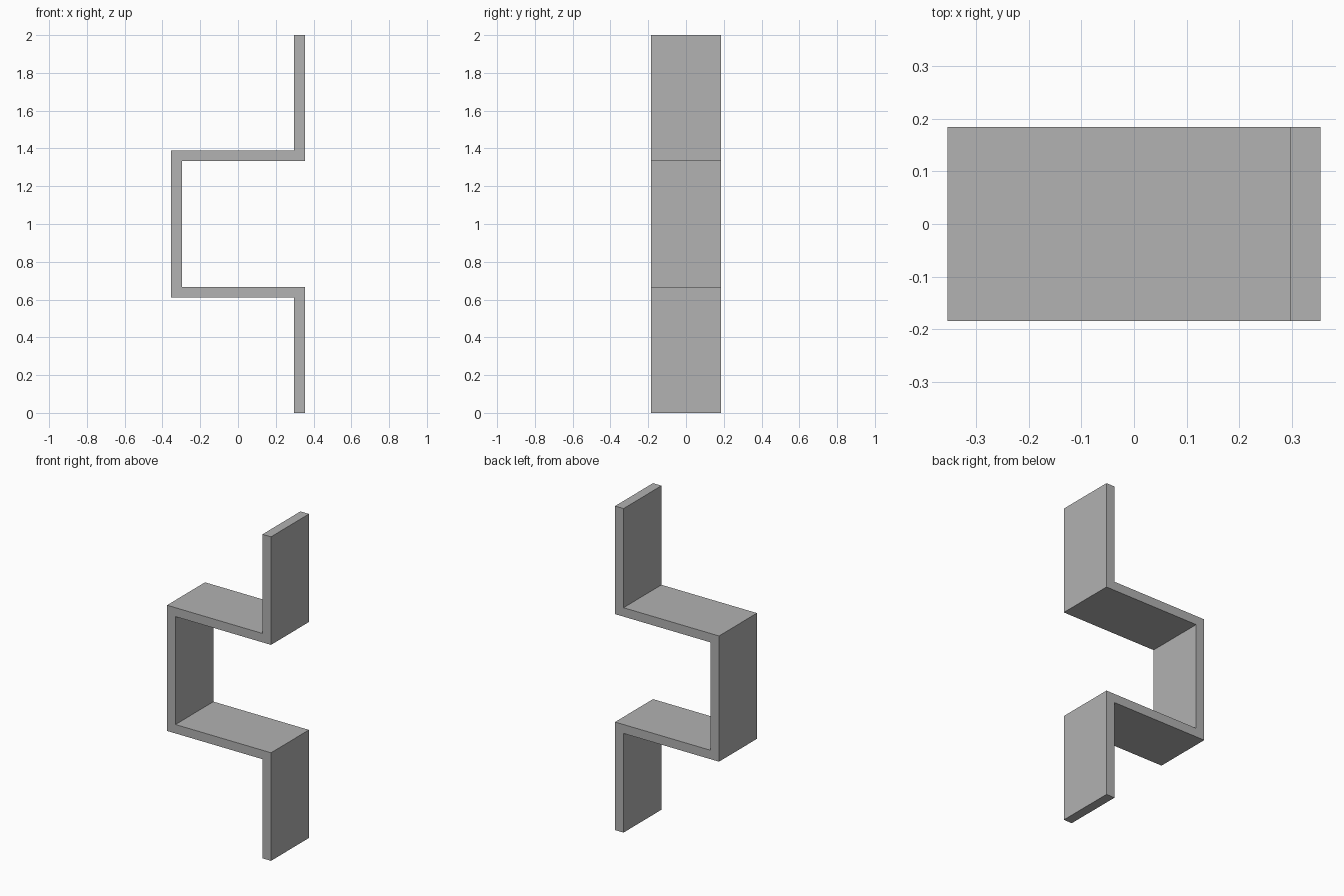
import bpy
import bmesh

cube = bpy.data.objects.get("Cube")
if cube:
    bpy.data.objects.remove(cube, do_unlink=True)

# Single plain grey material
grey = bpy.data.materials.new("plain_grey")
grey.use_nodes = True
colour = (0.445, 0.445, 0.445, 1)
grey.diffuse_color = colour
grey.node_tree.nodes["Principled BSDF"].inputs["Base Color"].default_value = colour

# Strip dimensions
OUT, INN = 0.355, 0.297      # outer and inner faces of the upright walls
LOW, HIGH = 0.612, 0.667     # underside and top of the lower shelf
HALF_DEPTH, HEIGHT = 0.185, 2.0

# Lower half of the folded strip: one edge going up, the other edge too
right_edge = [(OUT, 0), (OUT, HIGH), (-INN, HIGH)]
left_edge = [(INN, 0), (INN, LOW), (-OUT, LOW)]


def mirrored(edge):
    """Continue an edge upward by mirroring it about mid height."""
    return edge + [(x, HEIGHT - z) for x, z in reversed(edge)]


profile = mirrored(right_edge) + mirrored(left_edge)[::-1]

# Folded bracket: profile face extruded from front to back
bm = bmesh.new()
face = bm.faces.new([bm.verts.new((x, -HALF_DEPTH, z)) for x, z in profile])
extruded = bmesh.ops.extrude_face_region(bm, geom=[face], use_keep_orig=True)
back = [v for v in extruded["geom"] if isinstance(v, bmesh.types.BMVert)]
bmesh.ops.translate(bm, verts=back, vec=(0, 2 * HALF_DEPTH, 0))
bmesh.ops.recalc_face_normals(bm, faces=bm.faces)

mesh = bpy.data.meshes.new("folded_bracket")
bm.to_mesh(mesh)
bm.free()
mesh.materials.append(grey)
bracket = bpy.data.objects.new("folded_bracket", mesh)
bpy.context.collection.objects.link(bracket)
